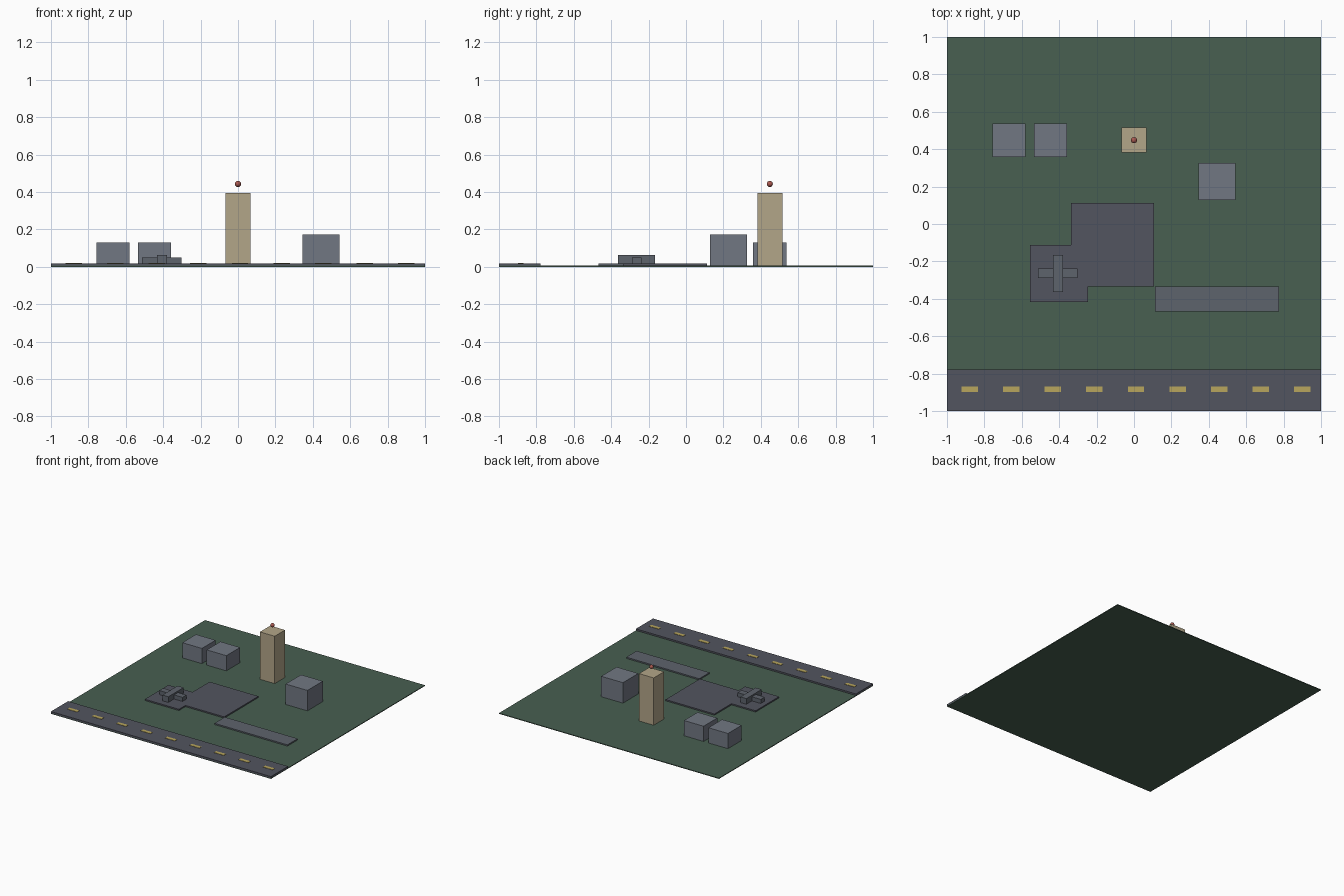
import bpy

if "Cube" in bpy.data.objects:
    bpy.data.objects.remove(bpy.data.objects["Cube"])


def material(name, rgb):
    m = bpy.data.materials.new(name)
    m.diffuse_color = (*rgb, 1)
    m.use_nodes = True
    m.node_tree.nodes["Principled BSDF"].inputs["Base Color"].default_value = m.diffuse_color
    return m


GRASS = material("grass", (0.065, 0.115, 0.083))
TARMAC = material("tarmac", (0.085, 0.09, 0.115))
STEEL = material("steel", (0.11, 0.125, 0.15))
WALL = material("wall", (0.165, 0.185, 0.225))
SAND = material("sand", (0.45, 0.38, 0.25))
YELLOW = material("yellow", (0.48, 0.38, 0.11))
RED = material("red", (0.4, 0.1, 0.08))


def box(name, x, y, z, mat):
    """Box from (min, max) ranges along each axis."""
    bpy.ops.mesh.primitive_cube_add(
        size=1, location=[(a + b) / 2 for a, b in (x, y, z)])
    o = bpy.context.object
    o.name = name
    o.scale = [b - a for a, b in (x, y, z)]
    bpy.ops.object.transform_apply(location=False, rotation=False, scale=True)
    o.data.materials.append(mat)
    return o


G = 0.006      # top of the grass
P = 0.0165     # top of the paved areas

# Ground and paving
box("ground", (-1, 1), (-1, 1), (0, G), GRASS)
box("road", (-1, 1), (-1, -0.778), (G, 0.019), TARMAC)
box("apron", (-0.336, 0.108), (-0.333, 0.111), (G, P), TARMAC)
box("parking_pad", (-0.555, -0.245), (-0.417, -0.111), (G, P), TARMAC)
box("taxi_strip", (0.113, 0.776), (-0.467, -0.333), (G, P), STEEL)

# Road centre dashes
for i in range(9):
    x = -0.878 + i * 0.2222
    box(f"road_dash_{i + 1}", (x - 0.044, x + 0.044), (-0.898, -0.869),
        (0.017, 0.0215), YELLOW)

# Hangars and terminal
for i, x in enumerate((-0.668, -0.446)):
    box(f"hangar_{i + 1}", (x - 0.089, x + 0.089), (0.358, 0.536),
        (G, 0.131), WALL)
box("terminal", (0.344, 0.542), (0.127, 0.327), (G, 0.174), WALL)

# Control tower with hovering beacon
box("control_tower", (-0.067, 0.067), (0.381, 0.515), (G, 0.395), SAND)
bpy.ops.mesh.primitive_uv_sphere_add(segments=16, ring_count=8, radius=0.0165,
                                     location=(0, 0.448, 0.443))
beacon = bpy.context.object
beacon.name = "beacon"
beacon.data.materials.append(RED)

# Parked aircraft
box("fuselage", (-0.433, -0.379), (-0.364, -0.165), (P, 0.063), STEEL)
box("wing", (-0.513, -0.302), (-0.289, -0.238), (P, 0.05), STEEL)
